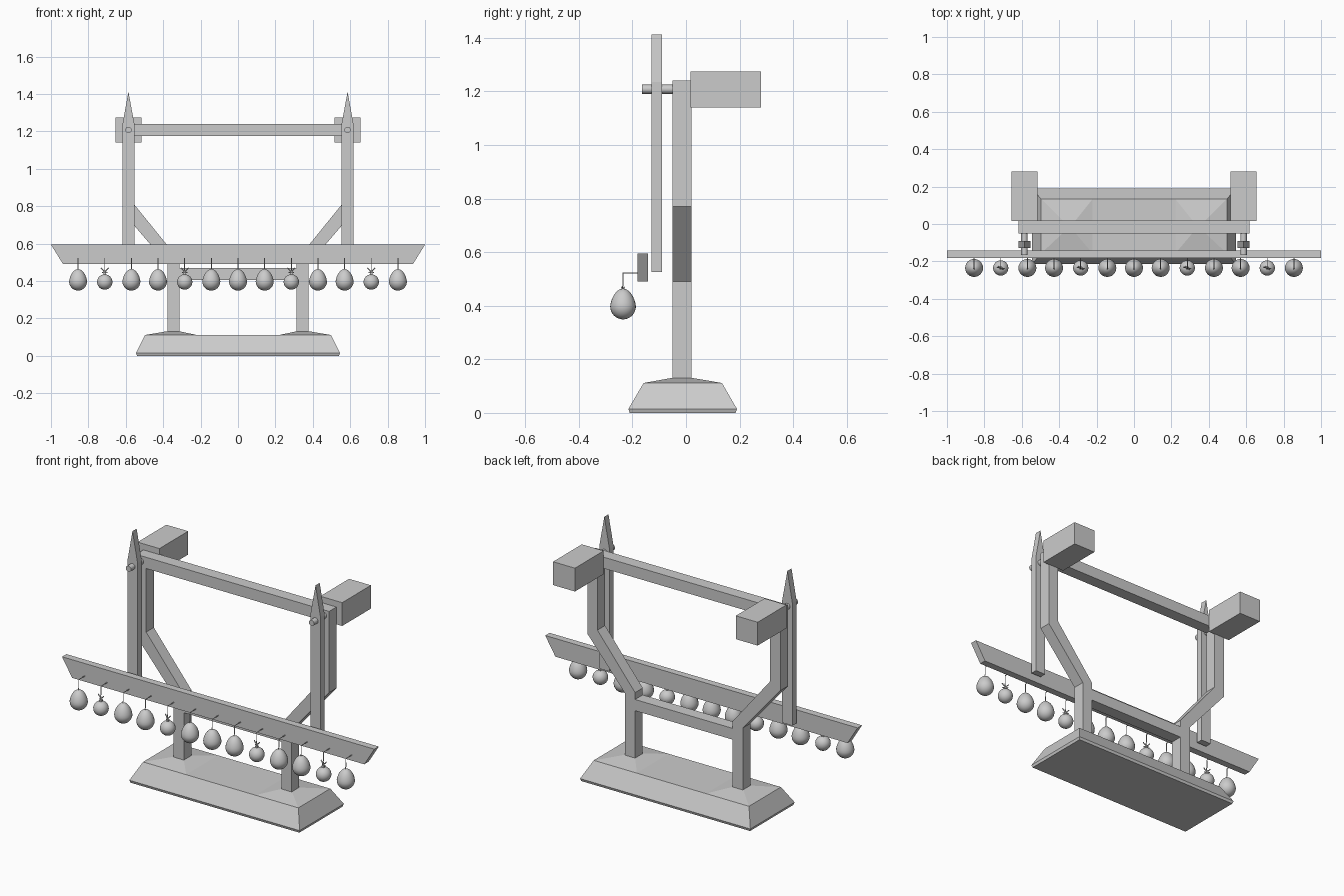
import bpy, bmesh, math
from mathutils import Vector

if "Cube" in bpy.data.objects:
    bpy.data.objects.remove(bpy.data.objects["Cube"])


def finish(name, bm, smooth=False):
    bmesh.ops.recalc_face_normals(bm, faces=bm.faces[:])
    for f in bm.faces:
        f.smooth = smooth
    me = bpy.data.meshes.new(name)
    bm.to_mesh(me)
    bm.free()
    ob = bpy.data.objects.new(name, me)
    bpy.context.collection.objects.link(ob)
    return ob


def prism(name, pts, y0, y1):
    """Extrude an x-z outline from y0 to y1."""
    bm = bmesh.new()
    f = bm.faces.new([bm.verts.new((x, y0, z)) for x, z in pts])
    ext = bmesh.ops.extrude_face_region(bm, geom=[f])["geom"]
    bmesh.ops.translate(bm, vec=(0, y1 - y0, 0),
                        verts=[g for g in ext if isinstance(g, bmesh.types.BMVert)])
    return finish(name, bm)


def loft(name, rects):
    """Stack rectangles (x0, x1, y0, y1, z) into a solid."""
    bm = bmesh.new()
    rings = [[bm.verts.new(p) for p in ((a, c, z), (b, c, z), (b, d, z), (a, d, z))]
             for a, b, c, d, z in rects]
    bm.faces.new(rings[0])
    bm.faces.new(rings[-1])
    for lo, hi in zip(rings, rings[1:]):
        for i in range(4):
            j = (i + 1) % 4
            bm.faces.new((lo[i], lo[j], hi[j], hi[i]))
    return finish(name, bm)


def box(name, x0, x1, y0, y1, z0, z1):
    return loft(name, [(x0, x1, y0, y1, z0), (x0, x1, y0, y1, z1)])


def mirror(ob):
    pivot = ob.modifiers.new("mirror", 'MIRROR')
    pivot.use_axis[0] = True
    return ob


def wire(name, pts, r):
    cu = bpy.data.curves.new(name, 'CURVE')
    cu.dimensions = '3D'
    cu.bevel_depth = r
    cu.bevel_resolution = 1
    cu.use_fill_caps = True
    sp = cu.splines.new('POLY')
    sp.points.add(len(pts) - 1)
    for p, c in zip(sp.points, pts):
        p.co = (*c, 1)
    ob = bpy.data.objects.new(name, cu)
    bpy.context.collection.objects.link(ob)
    return ob


def ball(name, centre, r, down, up, taper):
    """Sphere with separate lower and upper heights, narrowed towards the top."""
    bm = bmesh.new()
    bmesh.ops.create_uvsphere(bm, u_segments=24, v_segments=16, radius=1)
    for v in bm.verts:
        k = r * (1 - taper * max(v.co.z, 0))
        v.co = Vector((v.co.x * k, v.co.y * k, v.co.z * (up if v.co.z > 0 else down)))
        v.co += Vector(centre)
    return finish(name, bm, True)


# Sloped base with raised mounds around the posts
loft("base", [(-.54, .54, -.21, .185, 0), (-.545, .545, -.215, .19, .015),
              (-.497, .497, -.158, .134, .112)])
mirror(loft("base_mound", [(.222, .495, -.156, .132, .108), (.222, .495, -.156, .132, .112),
                           (.312, .382, -.05, .02, .131)]))

# Stepped side posts and the two rails
mirror(prism("side_post", [(.312, .12), (.378, .12), (.378, .49), (.618, .77), (.618, 1.24),
                           (.553, 1.24), (.553, .807), (.312, .51)], -.05, .02))
box("lower_rail", -.313, .313, -.05, .02, .405, .47)
box("top_rail", -.555, .555, -.05, .02, 1.175, 1.24)

# Counterweight blocks behind the top corners
mirror(box("counterweight", .515, .655, .017, .28, 1.14, 1.275))

# Pointed hanging arms with pivot pins
mirror(prism("hanging_arm", [(.553, .525), (.618, .525), (.618, 1.235), (.586, 1.412),
                             (.553, 1.235)], -.128, -.09))
bm = bmesh.new()
bmesh.ops.create_cone(bm, cap_ends=True, segments=16, radius1=.017, radius2=.017, depth=.125)
for v in bm.verts:
    v.co = Vector((v.co.x + .586, v.co.z - .1025, v.co.y + 1.208))
mirror(finish("pivot_pin", bm, True))
bpy.ops.object.select_all(action='DESELECT')
pin = bpy.data.objects["pivot_pin"]
pin.select_set(True)
bpy.context.view_layer.objects.active = pin
bpy.ops.object.shade_smooth_by_angle()

# Tapered crossbeam
prism("crossbeam", [(-.935, .49), (.935, .49), (1, .595), (-1, .595)], -.181, -.141)

# Row of hanging ornaments: eggs and smaller balls
Y = -.235
for i in range(13):
    x = (i - 6) * .1425
    round_one = i in (1, 4, 8, 11)
    wire("ornament_hook", [(x, -.175, .522), (x, Y, .522), (x, Y, .475), (x, Y - .005, .468),
                           (x, Y, .46), (x, Y, .44)], .0025)
    if round_one:
        ball("ball_ornament", (x, Y, .395), .041, .041, .041, 0)
        box("ball_cap", x - .007, x + .007, Y - .007, Y + .007, .43, .445)
        for s in (-1, 1):
            wire("ball_bow", [(x - s * .02, Y + s * .004, .47), (x, Y, .45),
                              (x + s * .014, Y - s * .008, .445)], .003)
    else:
        ball("egg_ornament", (x, Y, .398), .048, .049, .066, .14)
